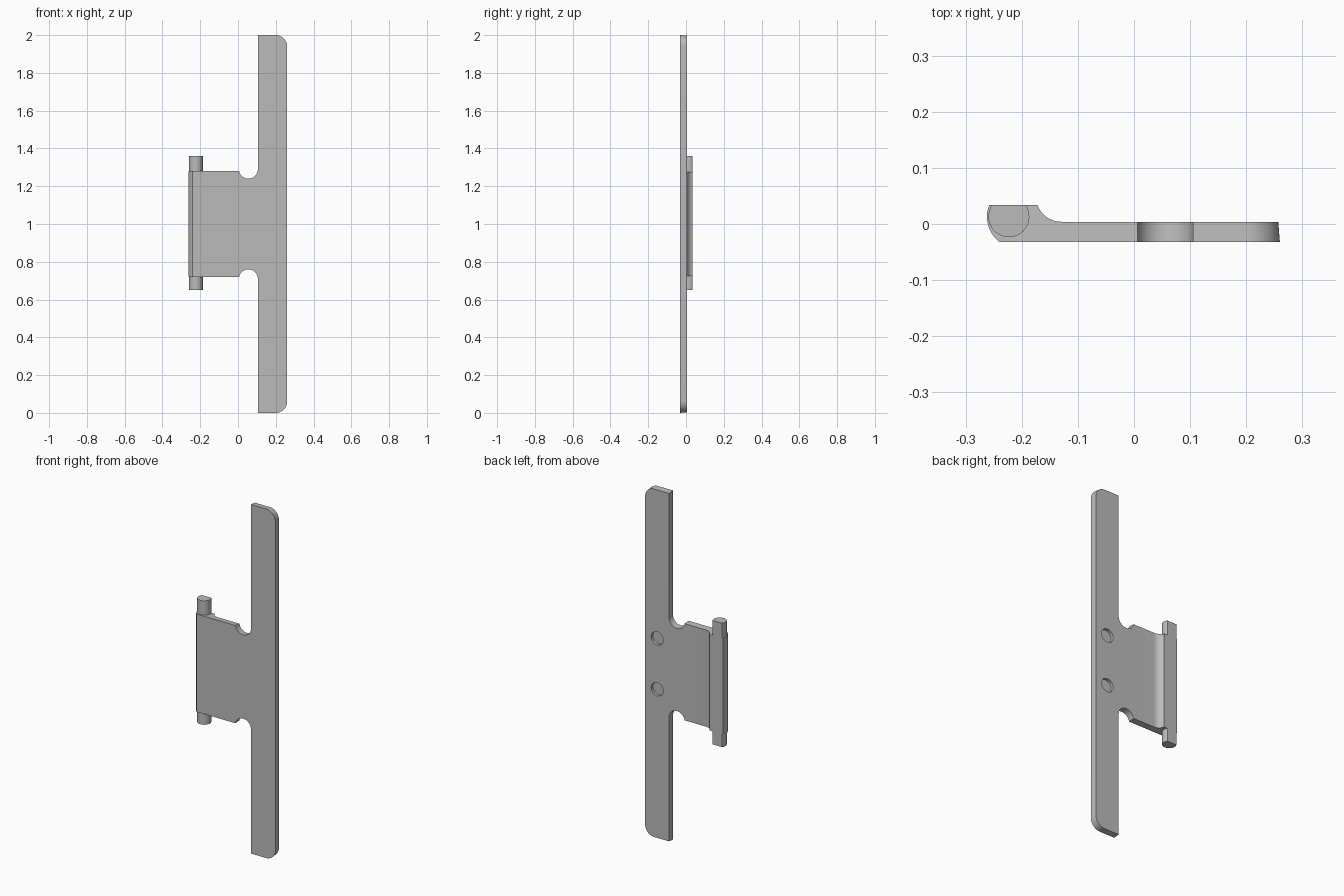
import bpy
import bmesh
from math import sin, cos, radians

if "Cube" in bpy.data.objects:
    bpy.data.objects.remove(bpy.data.objects["Cube"], do_unlink=True)

grey = bpy.data.materials.new("plain grey")
grey.use_nodes = True
grey.diffuse_color = (0.5, 0.5, 0.5, 1)
grey.node_tree.nodes["Principled BSDF"].inputs["Base Color"].default_value = (0.5, 0.5, 0.5, 1)

FRONT, PLATE_BACK, BACK = -0.032, 0.004, 0.034
DRAFT = 0.083


def arc(cx, cy, r, start, end, steps):
    """Points along a circular arc, angles in degrees."""
    angles = [radians(start + (end - start) * i / steps) for i in range(steps + 1)]
    return [(cx + r * cos(a), cy + r * sin(a)) for a in angles]


def loft(name, lower, upper):
    """Closed solid between two matching loops of 3D points."""
    bm = bmesh.new()
    a = [bm.verts.new(p) for p in lower]
    b = [bm.verts.new(p) for p in upper]
    bm.faces.new(a)
    bm.faces.new(b)
    n = len(a)
    for i in range(n):
        j = (i + 1) % n
        bm.faces.new((a[i], a[j], b[j], b[i]))
    bmesh.ops.recalc_face_normals(bm, faces=bm.faces)
    mesh = bpy.data.meshes.new(name)
    bm.to_mesh(mesh)
    bm.free()
    mesh.materials.append(grey)
    obj = bpy.data.objects.new(name, mesh)
    bpy.context.collection.objects.link(obj)
    return obj


def upright(name, profile, z0, z1):
    return loft(name, [(x, y, z0) for x, y in profile], [(x, y, z1) for x, y in profile])


def combine(target, other, operation):
    mod = target.modifiers.new(operation, "BOOLEAN")
    mod.operation = operation
    mod.solver = "EXACT"
    mod.object = other
    bpy.context.view_layer.objects.active = target
    bpy.ops.object.modifier_apply(modifier=mod.name)
    bpy.data.objects.remove(other, do_unlink=True)


# Leaf cross-section: thin plate with a rounded knuckle along one edge
section = [(0.3, FRONT)]
section += arc(-0.205, 0.013, 0.057, 232, 158.4, 10)
section += [(-0.172, BACK)]
section += arc(-0.13, PLATE_BACK + 0.0444, 0.0444, 199, 270, 10)
section += [(0.3, PLATE_BACK)]
leaf = upright("hinge_leaf", section, -0.1, 2.1)

# Front outline: upper half, then mirrored for the lower half
half = [(-0.3, 1.28)]
half += arc(0.055, 1.29, 0.05, 191.5, 360, 20)
half += [(0.105, 2.0)]
half += arc(0.2, 1.94, 0.06, 90, 0, 12)
outline = half + [(x, 2 - z) for x, z in reversed(half)]


def drafted(y):
    """Outline at depth y, drawn in slightly towards the back."""
    d = DRAFT * (y - FRONT)
    loop = []
    for x, z in outline:
        side = min(max((x - 0.2) / 0.06, 0), 1)
        loop.append((x - d * side, y, z - d if z > 1 else z + d))
    return loop


combine(leaf, loft("outline_cutter", drafted(-0.06), drafted(0.06)), "INTERSECT")

# Shallow round recesses in the back
for z in (0.854, 1.146):
    ring = arc(0.18, z, 0.038, 0, 348.75, 31)
    cutter = loft("recess_cutter", [(x, -0.012, h) for x, h in ring],
                  [(x, 0.05, h) for x, h in ring])
    combine(leaf, cutter, "DIFFERENCE")

# Hinge pins with a flat back, projecting from both ends of the knuckle
pin_profile = arc(-0.223, 0.013, 0.0365, 144.9, 395.1, 28)
combine(leaf, upright("hinge_pin", pin_profile, 0.65, 1.36), "UNION")

bpy.ops.object.select_all(action="DESELECT")
leaf.select_set(True)
bpy.context.view_layer.objects.active = leaf
bpy.ops.object.shade_smooth_by_angle(angle=radians(25))
